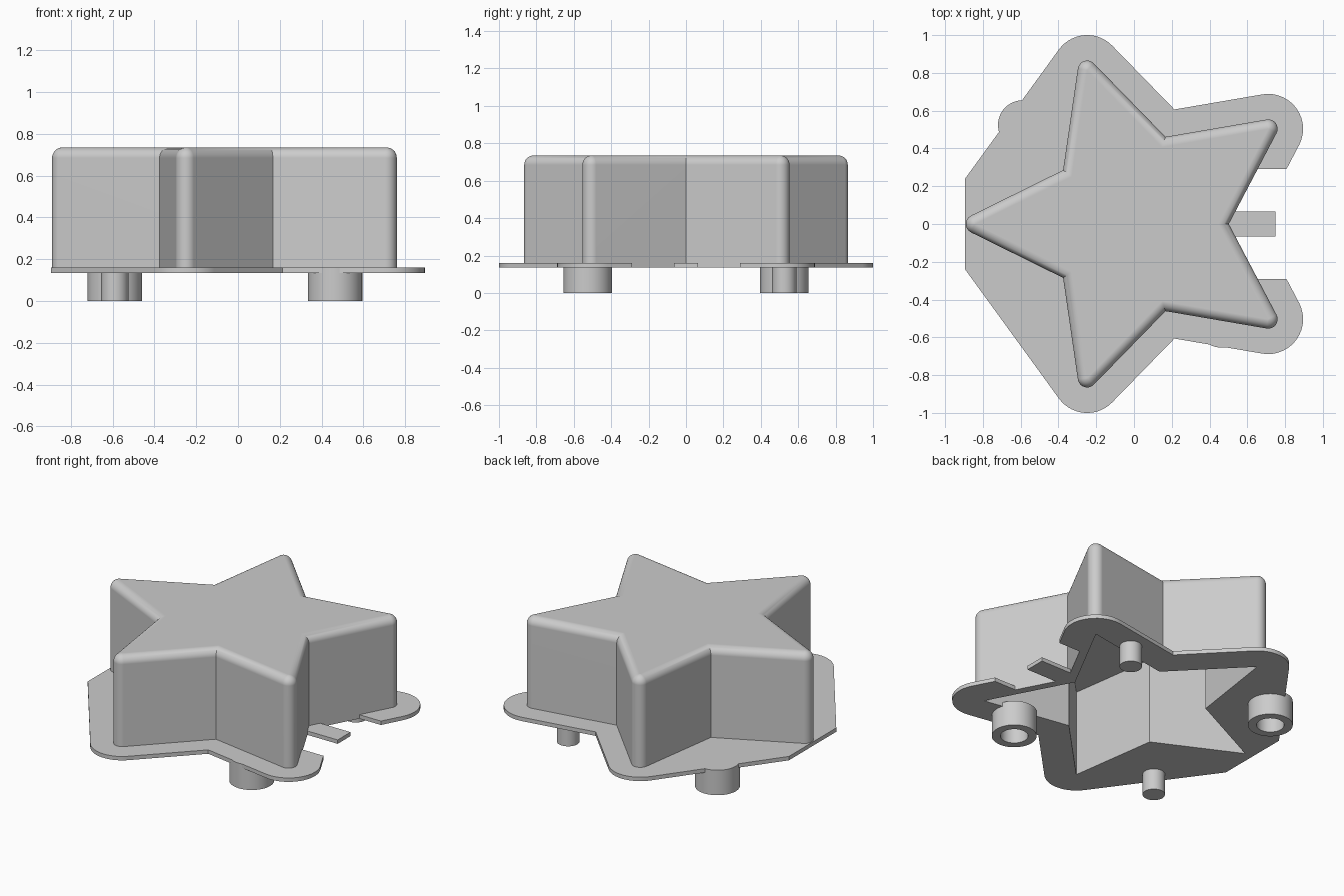
import bpy, bmesh
from math import sin, cos, pi, radians, atan2, hypot

cube = bpy.data.objects.get("Cube")
if cube:
    bpy.data.objects.remove(cube)

grey = bpy.data.materials.new("light_grey")
grey.use_nodes = True
colour = (0.6, 0.6, 0.6, 1)
grey.diffuse_color = colour
grey.node_tree.nodes["Principled BSDF"].inputs["Base Color"].default_value = colour

# Main sizes
CENTRE, TIP_R = 0.017, 0.857          # star centre in x and tip radius
NOTCH_R = TIP_R / 2
WALL, RIM = 0.05, 0.185               # offsets of outer wall and flange
BASE, FLANGE_TOP, CEILING = 0.135, 0.16, 0.685
HALF = atan2(NOTCH_R * sin(pi / 5), TIP_R - NOTCH_R * cos(pi / 5))
SWEEP = pi / 2 - HALF                 # half the arc around a tip


def polar(r, a):
    return CENTRE + r * cos(a), r * sin(a)


def tip_arc(a, d, start, end, steps=14):
    """Round arc of radius d about the star tip at angle a."""
    x, y = polar(TIP_R, a)
    angles = [start + (end - start) * i / steps for i in range(steps + 1)]
    return [(x + d * cos(t), y + d * sin(t)) for t in angles]


def notch(a, d):
    return polar(NOTCH_R + d / sin(HALF + pi / 5), a)


def star(d):
    """Star outline grown by d, with round tips."""
    pts = []
    for i in range(5):
        a = radians(36 + 72 * i)
        pts += tip_arc(a, d, a - SWEEP, a + SWEEP) + [notch(a + pi / 5, d)]
    return pts


def finish(name, bm):
    bmesh.ops.remove_doubles(bm, verts=bm.verts, dist=0.0001)
    bmesh.ops.recalc_face_normals(bm, faces=bm.faces)
    mesh = bpy.data.meshes.new(name)
    bm.to_mesh(mesh)
    bm.free()
    mesh.materials.append(grey)
    obj = bpy.data.objects.new(name, mesh)
    bpy.context.collection.objects.link(obj)
    bpy.ops.object.select_all(action="DESELECT")
    obj.select_set(True)
    bpy.context.view_layer.objects.active = obj
    bpy.ops.object.shade_smooth_by_angle(angle=radians(32))
    normals = obj.modifiers.new("flat_caps", "WEIGHTED_NORMAL")
    normals.keep_sharp = True
    return obj


def loft(name, outlines):
    """Join matching closed outlines in order and cap both ends."""
    bm = bmesh.new()
    rings = [[bm.verts.new((x, y, z)) for x, y in pts] for pts, z in outlines]
    n = len(rings[0])
    for a, b in zip(rings, rings[1:]):
        for i in range(n):
            j = (i + 1) % n
            bm.faces.new((a[i], a[j], b[j], b[i]))
    bm.faces.new(rings[0])
    bm.faces.new(rings[-1])
    return finish(name, bm)


def circle(x, y, r, n=48):
    return [(x + r * cos(2 * pi * i / n), y + r * sin(2 * pi * i / n)) for i in range(n)]


# Hollow star shell, open below, with a rounded top edge
shell = [(star(0), CEILING), (star(0), BASE), (star(WALL), BASE)]
for i in range(9):
    t = pi / 2 * i / 8
    shell.append((star(WALL * cos(t)), CEILING + WALL * sin(t)))
loft("star_shell", shell)

# Flange outline: hinge strip, cut-away bay, rounded tips, flat left end
a1, a2 = radians(36), radians(108)
half = [(0.75, 0.065), (0.51, 0.065), (0.63, 0.29), (0.807, 0.29)]
half += tip_arc(a1, RIM, a1 - SWEEP, a1 + SWEEP)
half.append(notch(radians(72), RIM))
half += tip_arc(a2, RIM, a2 - SWEEP, radians(144))
x, y = half[-1]
half.append((-0.895, y - (x + 0.895) / abs(1 / (1 / 0.7265))))
outline = half + [(x, -y) for x, y in reversed(half)]
opening = [p for i in range(5) for p in
           (polar(TIP_R, radians(36 + 72 * i)), notch(radians(72 + 72 * i), 0))]

bm = bmesh.new()
for loop in (outline, opening):
    vs = [bm.verts.new((x, y, BASE)) for x, y in loop]
    for i, v in enumerate(vs):
        bm.edges.new((v, vs[i - 1]))
bmesh.ops.triangle_fill(bm, use_beauty=True, use_dissolve=False, edges=bm.edges[:],
                        normal=(0, 0, 1))
top = bmesh.ops.extrude_face_region(bm, geom=bm.faces[:], use_keep_orig=True)["geom"]
bmesh.ops.translate(bm, vec=(0, 0, FLANGE_TOP - BASE),
                    verts=[g for g in top if isinstance(g, bmesh.types.BMVert)])
finish("flange", bm)

# Locating sockets and pins under the flange
for side, x, y in (("left", 0.465, -0.525), ("right", -0.59, 0.525)):
    loft(side + "_socket", [(circle(x, y, 0.08), BASE), (circle(x, y, 0.08), 0),
                            (circle(x, y, 0.13), 0), (circle(x, y, 0.13), FLANGE_TOP)])
    loft(side + "_pin", [(circle(x, -y, 0.065), 0), (circle(x, -y, 0.065), BASE)])
